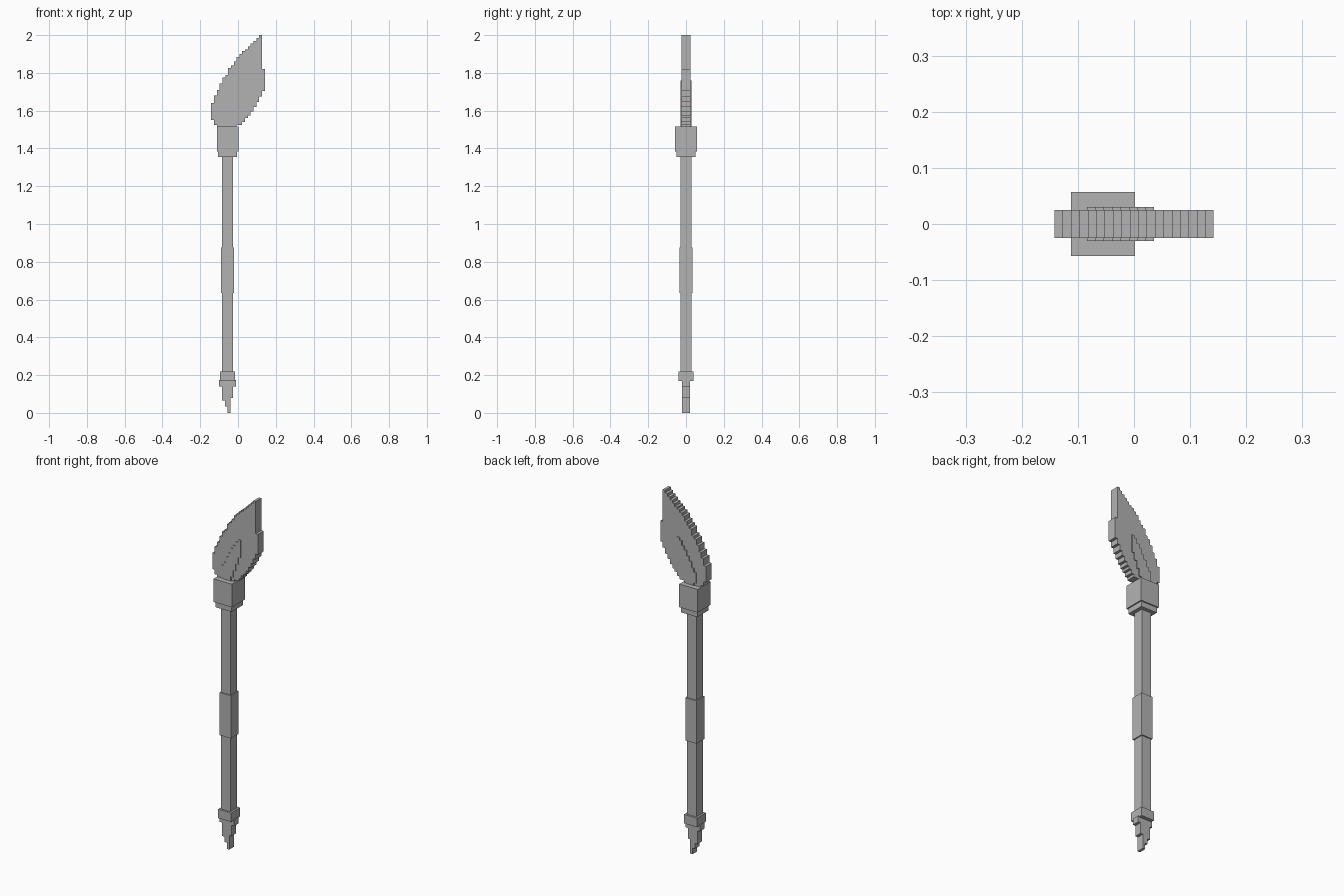
import bpy
import bmesh

default_cube = bpy.data.objects.get("Cube")
if default_cube:
    bpy.data.objects.remove(default_cube, do_unlink=True)

# One plain grey for the whole model
GREY = (0.45, 0.45, 0.45, 1.0)
grey = bpy.data.materials.new("plain grey")
grey.use_nodes = True
grey.diffuse_color = GREY
grey.node_tree.nodes["Principled BSDF"].inputs["Base Color"].default_value = GREY

SHAFT_X = -0.055   # the pole stands left of the blade's middle
STEP = 0.01495     # width of one stair step


def add_object(name, bm):
    bmesh.ops.recalc_face_normals(bm, faces=bm.faces)
    mesh = bpy.data.meshes.new(name)
    bm.to_mesh(mesh)
    bm.free()
    mesh.materials.append(grey)
    obj = bpy.data.objects.new(name, mesh)
    bpy.context.collection.objects.link(obj)
    return obj


def square_block(name, half, bottom, top):
    """Square section of the pole between two heights."""
    bm = bmesh.new()
    bmesh.ops.create_cube(bm, size=1)
    for v in bm.verts:
        v.co.x = SHAFT_X + 2 * half * v.co.x
        v.co.y *= 2 * half
        v.co.z = top if v.co.z > 0 else bottom
    return add_object(name, bm)


def stepped_plate(name, left, half_depth, tops, bottoms):
    """Flat plate whose upper and lower edges climb in stair steps."""
    def stairs(heights):
        points = []
        for i, z in enumerate(heights):
            for x in (left + i * STEP, left + (i + 1) * STEP):
                if len(points) > 1 and points[-1][1] == z == points[-2][1]:
                    points.pop()
                if not points or points[-1] != (x, z):
                    points.append((x, z))
        return points

    outline = stairs(bottoms) + stairs(tops)[::-1]
    bm = bmesh.new()
    face = bm.faces.new([bm.verts.new((x, -half_depth, z)) for x, z in outline])
    extruded = bmesh.ops.extrude_face_region(bm, geom=[face])
    moved = [g for g in extruded["geom"] if isinstance(g, bmesh.types.BMVert)]
    bmesh.ops.translate(bm, verts=moved, vec=(0, 2 * half_depth, 0))
    return add_object(name, bm)


# Pole, grip and collars
square_block("shaft", 0.029, 0.2, 1.37)
square_block("grip", 0.035, 0.635, 0.875)
square_block("lower_collar", 0.04, 0.17, 0.22)
square_block("upper_collar_base", 0.05, 1.355, 1.39)
square_block("upper_collar", 0.057, 1.385, 1.515)

# Curved blade, swept to the right
stepped_plate(
    "blade", -0.142, 0.025,
    tops=[1.64, 1.68, 1.71, 1.745, 1.775, 1.79, 1.825, 1.84, 1.86, 1.885,
          1.9, 1.915, 1.925, 1.94, 1.955, 1.97, 1.985, 2.0, 1.82],
    bottoms=[1.55, 1.525, 1.51, 1.51, 1.51, 1.51, 1.51, 1.51, 1.51, 1.525,
             1.525, 1.54, 1.56, 1.575, 1.595, 1.62, 1.645, 1.675, 1.705])

# Raised inlay on both faces of the blade
stepped_plate(
    "blade_inlay", -0.084, 0.03,
    tops=[1.59, 1.61, 1.645, 1.67, 1.7, 1.72, 1.745, 1.76],
    bottoms=[1.53, 1.515, 1.51, 1.51, 1.54, 1.58, 1.62, 1.66])

# Stepped spike at the foot
stepped_plate(
    "foot_spike", -0.1, 0.02,
    tops=[0.175] * 6,
    bottoms=[0.14, 0.065, 0.035, 0.0, 0.08, 0.14])
